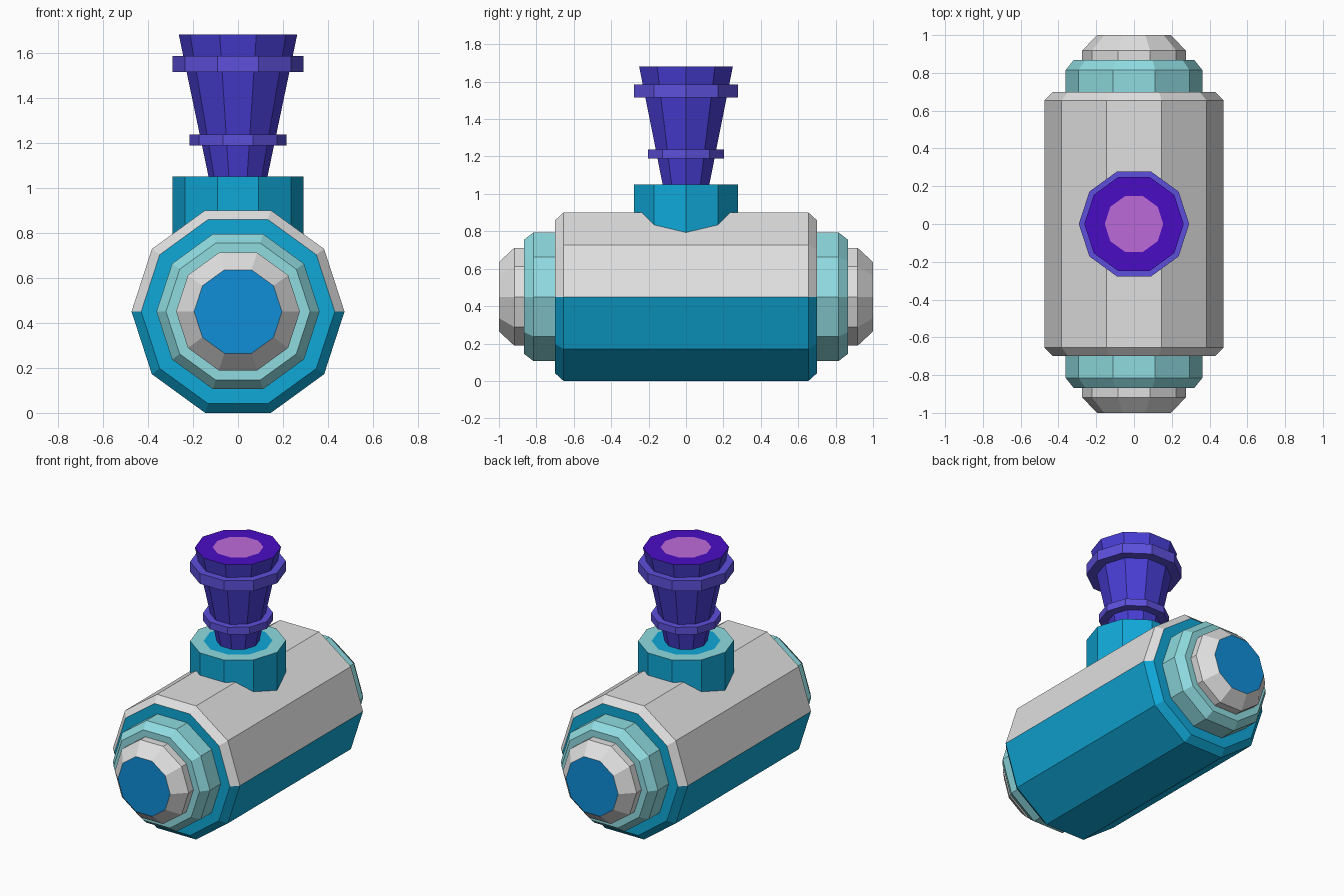
import bpy, bmesh, math
from mathutils import Matrix, Vector

if "Cube" in bpy.data.objects:
    bpy.data.objects.remove(bpy.data.objects["Cube"])

SIDES = 10
AXIS_Z = 0.45      # height of the barrel's axis


def material(name, rgb):
    m = bpy.data.materials.new(name)
    lin = [((c / 255 + 0.055) / 1.055) ** 2.4 if c > 10 else c / 255 / 12.92 for c in rgb]
    m.diffuse_color = (*lin, 1)
    m.use_nodes = True
    m.node_tree.nodes["Principled BSDF"].inputs["Base Color"].default_value = m.diffuse_color
    return m


GREY = material("light grey", (224, 224, 224))
TEAL = material("teal", (16, 168, 216))
AQUA = material("pale aqua", (143, 219, 224))
BLUE = material("blue", (16, 142, 216))
VIOLET = material("violet", (73, 62, 214))
BAND = material("light violet", (93, 80, 220))
DEEP = material("deep purple", (74, 12, 196))
PINK = material("orchid", (188, 106, 218))


def lathe(name, profile, mats, matrix=Matrix(), rule=None):
    """Turn (radius, height) points about z; mats gives one material per profile
    step, or is a palette when a rule picks the index from step and centre."""
    palette = list(dict.fromkeys(mats))
    bm = bmesh.new()
    rings = []
    for r, h in profile:
        if r == 0:
            rings.append([bm.verts.new((0, 0, h))])
        else:
            rings.append([bm.verts.new((r * math.cos(2 * math.pi * i / SIDES),
                                        r * math.sin(2 * math.pi * i / SIDES), h))
                          for i in range(SIDES)])
    bm.transform(matrix)
    for s, (a, b) in enumerate(zip(rings, rings[1:])):
        if len(b) == 1:                       # flat cap
            bm.verts.remove(b[0])
            faces = [bm.faces.new(a)]
        else:
            faces = [bm.faces.new((a[i], a[(i + 1) % SIDES], b[(i + 1) % SIDES], b[i]))
                     for i in range(SIDES)]
        for f in faces:
            f.material_index = (rule(s, f.calc_center_median()) if rule
                                else palette.index(mats[s]))
    mesh = bpy.data.meshes.new(name)
    bm.to_mesh(mesh)
    bm.free()
    for m in palette:
        mesh.materials.append(m)
    ob = bpy.data.objects.new(name, mesh)
    bpy.context.collection.objects.link(ob)
    return ob


def along_y(sign):
    """Lay the turning axis along +y or -y at the barrel height."""
    return Matrix.Translation((0, 0, AXIS_Z)) @ Matrix.Rotation(-sign * math.pi / 2, 4, 'X')


# Barrel: grey upper half, teal lower half, teal end faces
lathe("barrel",
      [(0.30, -0.70), (0.43, -0.70), (0.473, -0.655), (0.473, 0.655), (0.43, 0.70), (0.30, 0.70)],
      [GREY, TEAL], along_y(1),
      lambda s, c: 1 if s in (0, 4) or c.z < AXIS_Z else 0)

# Stepped caps at both ends
for sign, side in ((-1, "front"), (1, "back")):
    lathe(side + "_cap_ring",
          [(0.362, 0.69), (0.362, 0.815), (0.32, 0.867), (0.22, 0.867)],
          [AQUA] * 3, along_y(sign))
    lathe(side + "_end_cap",
          [(0.275, 0.86), (0.275, 0.918), (0.195, 1.0), (0, 1.0)],
          [GREY, GREY, BLUE], along_y(sign))

# Collar sitting on the barrel
lathe("collar", [(0.292, 0.76), (0.292, 1.05), (0.21, 1.05), (0, 1.05)], [TEAL, AQUA, TEAL])

# Flared stem with its coloured top
lathe("stem", [(0.13, 1.045), (0.263, 1.68), (0.155, 1.68), (0, 1.68)], [VIOLET, DEEP, PINK])

# Two bands round the stem
for name, r, inner, z0, z1 in (("lower_band", 0.215, 0.14, 1.188, 1.236),
                               ("upper_band", 0.292, 0.21, 1.515, 1.585)):
    lathe(name, [(inner, z0), (r, z0), (r, z1), (inner, z1)], [BAND] * 3)
